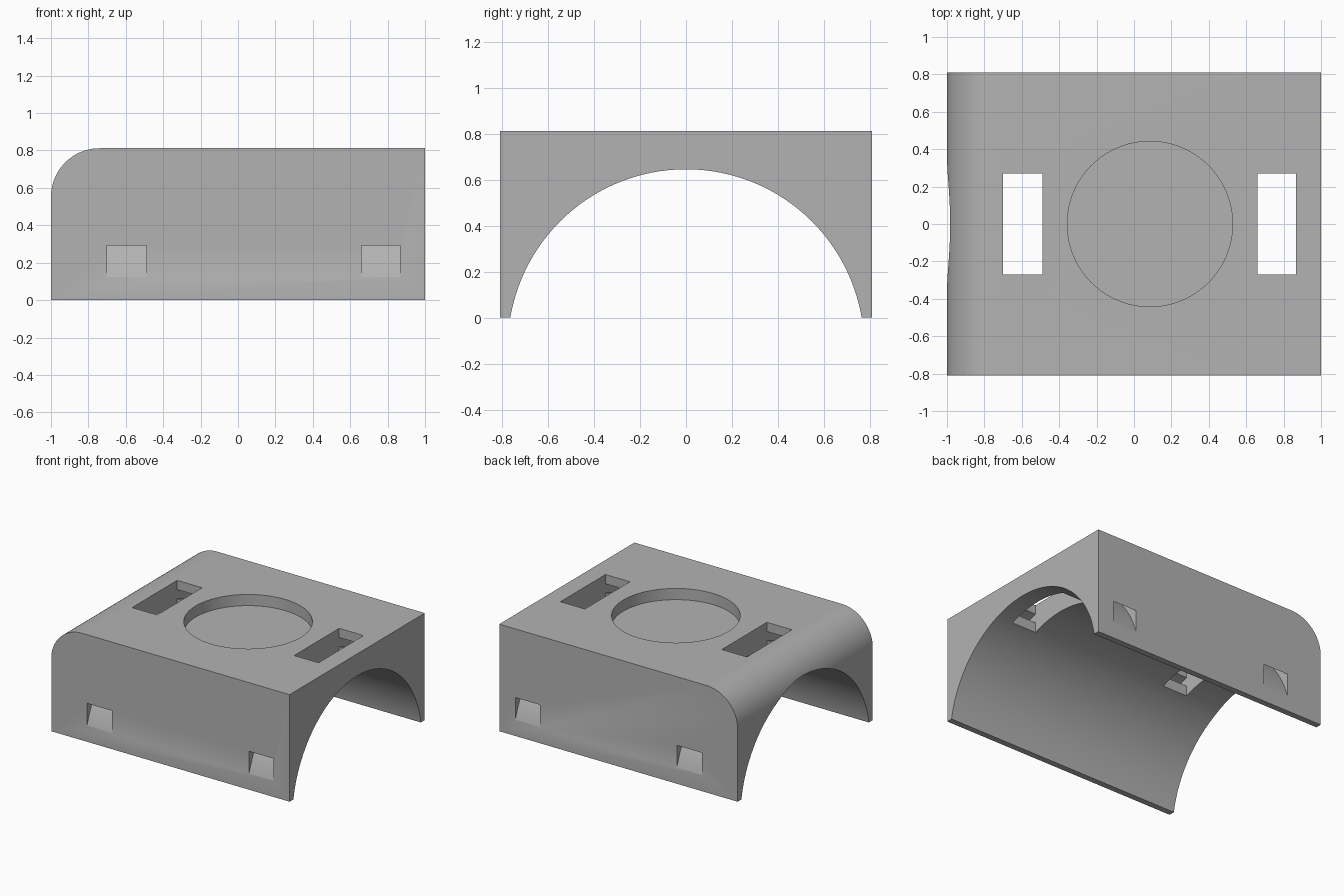
import bpy, bmesh, math
from mathutils import Vector

if "Cube" in bpy.data.objects:
    bpy.data.objects.remove(bpy.data.objects["Cube"])

W, D, H = 1.0, 0.81, 0.812      # half width, half depth, height
FILLET = 0.26
AXIS_Z, ARCH_R = -0.13, 0.775   # arch cylinder axis height and radius
STRAP_IN, STRAP_OUT = 0.848, 0.913
STRAPS = [(-0.70, -0.49), (0.66, 0.865)]


def prism(name, points, direction):
    """Extrude a closed polygon of 3D points along a direction."""
    bm = bmesh.new()
    face = bm.faces.new([bm.verts.new(p) for p in points])
    out = bmesh.ops.extrude_face_region(bm, geom=[face])
    moved = [v for v in out["geom"] if isinstance(v, bmesh.types.BMVert)]
    bmesh.ops.translate(bm, verts=moved, vec=Vector(direction))
    bmesh.ops.recalc_face_normals(bm, faces=bm.faces)
    mesh = bpy.data.meshes.new(name)
    bm.to_mesh(mesh)
    bm.free()
    obj = bpy.data.objects.new(name, mesh)
    bpy.context.collection.objects.link(obj)
    return obj


def arc(cx, cy, r, a0, a1, n):
    return [(cx + r * math.cos(math.radians(a0 + (a1 - a0) * i / n)),
             cy + r * math.sin(math.radians(a0 + (a1 - a0) * i / n)))
            for i in range(n + 1)]


def cut(target, cutter):
    """Subtract the cutter and remove it."""
    mod = target.modifiers.new("cut", "BOOLEAN")
    mod.operation, mod.solver, mod.object = "DIFFERENCE", "EXACT", cutter
    bpy.context.view_layer.objects.active = target
    bpy.ops.object.modifier_apply(modifier=mod.name)
    bpy.data.objects.remove(cutter, do_unlink=True)


# Block with one rounded top edge
outline = [(-W, 0), (W, 0), (W, H)]
outline += arc(-W + FILLET, H - FILLET, FILLET, 90, 180, 24)
body = prism("saddle_mount", [(x, -D, z) for x, z in outline], (0, 2 * D, 0))

# Arched underside
cut(body, prism("arch_cutter",
                [(-1.2, y, z) for y, z in arc(0, AXIS_Z, ARCH_R, 0, 360, 128)[:-1]],
                (2.4, 0, 0)))

# Round recess in the top
cut(body, prism("recess_cutter",
                [(x, y, H - 0.085) for x, y in arc(0.085, 0, 0.442, 0, 360, 96)[:-1]],
                (0, 0, 0.3)))

# Curved strap channels from the side walls, and slots open to the arch
for x0, x1 in STRAPS:
    ring = arc(0, AXIS_Z, STRAP_OUT, 0, 180, 72) + arc(0, AXIS_Z, STRAP_IN, 180, 0, 72)
    cut(body, prism("channel_cutter", [(x0, y, z) for y, z in ring], (x1 - x0, 0, 0)))
    slot = [(x0, -0.27), (x1, -0.27), (x1, 0.27), (x0, 0.27)]
    cut(body, prism("slot_cutter", [(x, y, 0.3) for x, y in slot], (0, 0, 0.8)))

# Plain grey finish
grey = bpy.data.materials.new("grey")
grey.diffuse_color = (0.45, 0.45, 0.45, 1)
grey.use_nodes = True
grey.node_tree.nodes["Principled BSDF"].inputs["Base Color"].default_value = grey.diffuse_color
body.data.materials.clear()
body.data.materials.append(grey)
for p in body.data.polygons:
    p.material_index = 0

bpy.ops.object.select_all(action="DESELECT")
body.select_set(True)
bpy.context.view_layer.objects.active = body
bpy.ops.object.shade_smooth_by_angle(angle=math.radians(20))
